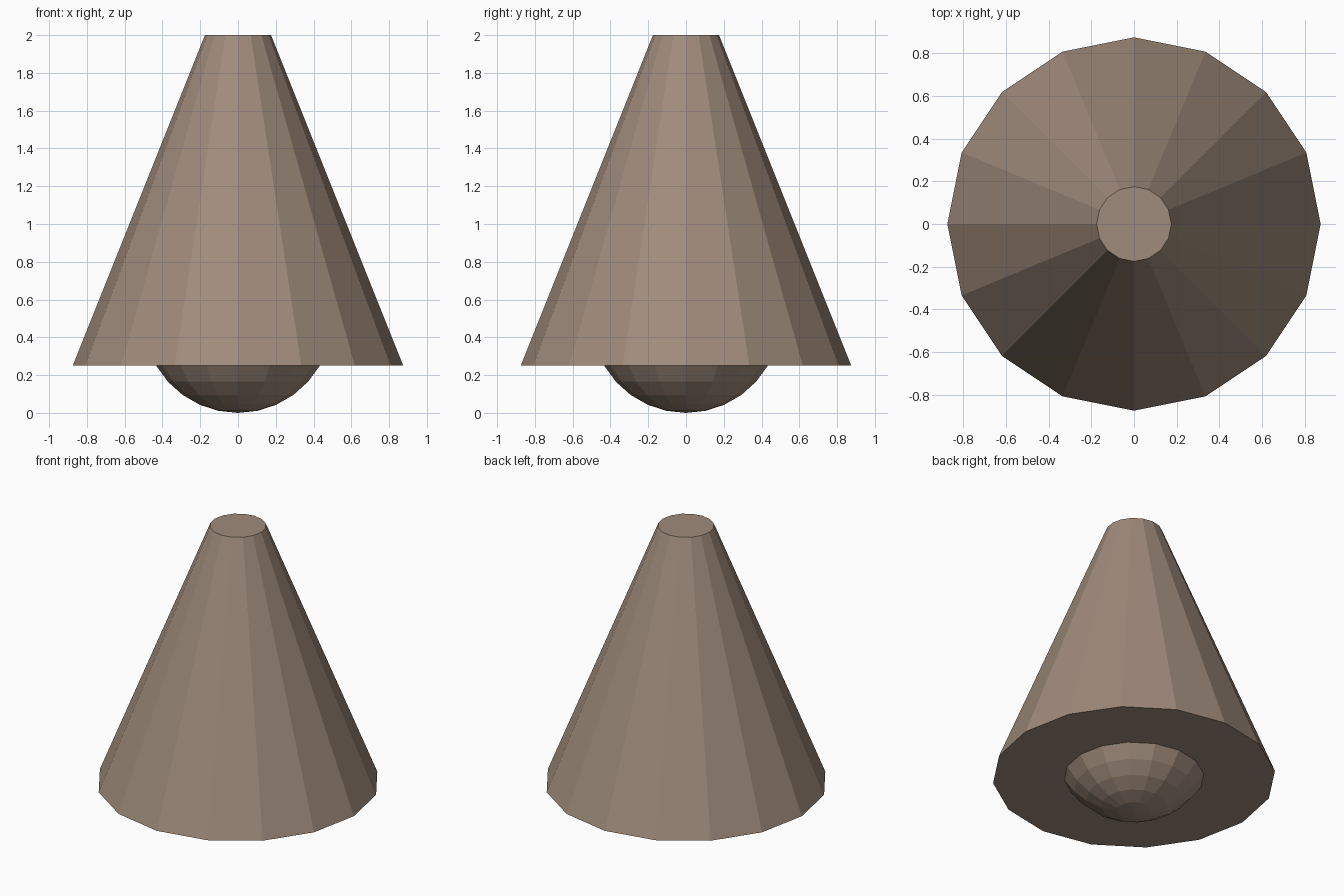
import bpy

if "Cube" in bpy.data.objects:
    bpy.data.objects.remove(bpy.data.objects["Cube"])

mat = bpy.data.materials.new("warm_brown")
mat.diffuse_color = (0.35, 0.26, 0.20, 1.0)
mat.use_nodes = True
mat.node_tree.nodes["Principled BSDF"].inputs["Base Color"].default_value = mat.diffuse_color


def finish(name):
    obj = bpy.context.object
    obj.name = name
    obj.data.materials.append(mat)


SIDES = 16

# Truncated cone shell with closed ends
bpy.ops.mesh.primitive_cone_add(vertices=SIDES, radius1=0.875, radius2=0.175,
                                depth=1.75, location=(0, 0, 1.125))
finish("bell_cone")

# Ball poking out of the underside
bpy.ops.mesh.primitive_uv_sphere_add(segments=SIDES, ring_count=15, radius=0.5,
                                     location=(0, 0, 0.5))
finish("clapper_ball")
